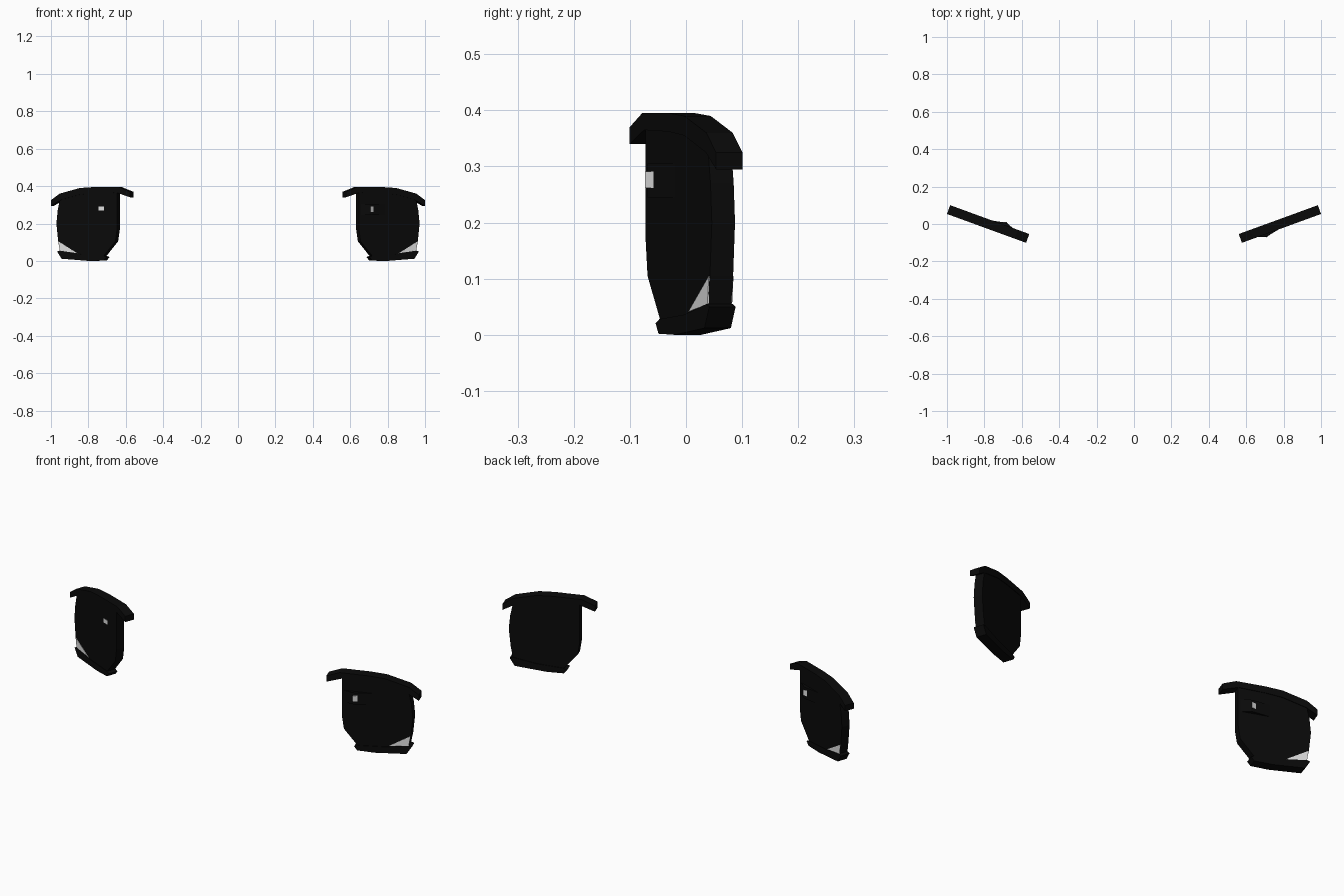
import bpy, bmesh, math
from mathutils import Matrix, Vector

if "Cube" in bpy.data.objects:
    bpy.data.objects.remove(bpy.data.objects["Cube"])


def material(name, rgb):
    m = bpy.data.materials.new(name)
    m.diffuse_color = (*rgb, 1)
    m.use_nodes = True
    m.node_tree.nodes["Principled BSDF"].inputs["Base Color"].default_value = m.diffuse_color
    return m


black = material("black", (0.003, 0.003, 0.003))
white = material("white", (0.75, 0.75, 0.75))


def prism(name, pts, depth, mat, place, axis="v"):
    """Extrude an outline: (u, z) through the thickness, or (u, v) upward."""
    bm = bmesh.new()
    rings = []
    for d in depth:
        rings.append([bm.verts.new((a, d, b) if axis == "v" else (a, b, d))
                      for a, b in pts])
    n = len(pts)
    bm.faces.new(rings[0])
    bm.faces.new(rings[1][::-1])
    for i in range(n):
        j = (i + 1) % n
        bm.faces.new((rings[0][i], rings[1][i], rings[1][j], rings[0][j]))
    bmesh.ops.recalc_face_normals(bm, faces=bm.faces)
    mesh = bpy.data.meshes.new(name)
    bm.to_mesh(mesh)
    bm.free()
    mesh.materials.append(mat)
    ob = bpy.data.objects.new(name, mesh)
    ob.matrix_world = place
    bpy.context.collection.objects.link(ob)
    return ob


# Outlines in panel space: u runs outward along the panel, z up
body = [(-.15, .375), (-.15, .17), (-.14, .105), (-.07, .022), (.17, .03),
        (.185, .105), (.195, .2), (.188, .27), (.172, .345), (.05, .375)]
top_trim = [(-.225, .34), (-.225, .37), (-.16, .395), (-.02, .395), (.06, .39),
            (.175, .36), (.225, .325), (.225, .295), (.172, .325), (.06, .355),
            (-.02, .362), (-.15, .365)]
bottom_lip = [(-.09, .021), (-.075, .002), (.01, 0), (.165, .012), (.19, .05),
              (.175, .055), (.06, .036), (-.07, .028)]
corner = [(.183, .105), (.076, .041), (.176, .055)]
tick = [(-.077, .27), (-.045, .27), (-.045, .291), (-.077, .291)]

# Handle sections in (u, v): a raised wedge sloping down toward the outer edge
bezel = [(-.145, -.02), (-.095, -.038), (-.082, -.038), (.0, -.022), (.0, -.018)]
grip = [(-.13, -.02), (-.09, -.042), (-.052, -.025), (-.052, -.02)]
grip_plate = [(-.09, -.042), (-.0915, -.0445), (-.0515, -.0275), (-.052, -.025)]

for side, sx, angle in (("right", 1, 20), ("left", -1, 160)):
    place = (Matrix.Translation(Vector((sx * .78, 0, 0)))
             @ Matrix.Rotation(math.radians(angle), 4, "Z"))
    prism(side + "_panel_body", body, (-.022, .022), black, place)
    prism(side + "_top_trim", top_trim, (-.025, .025), black, place)
    prism(side + "_bottom_lip", bottom_lip, (-.025, .025), black, place)
    prism(side + "_handle_bezel", bezel, (.245, .305), black, place, "z")
    prism(side + "_handle_grip", grip, (.262, .291), black, place, "z")
    prism(side + "_handle_plate", grip_plate, (.262, .291), white, place, "z")
    prism(side + "_corner_plate", corner, (-.0235, -.021), white, place)
    if side == "left":
        # Pale marks on the reverse of this panel
        prism("left_reverse_corner_plate", corner, (.021, .0235), white, place)
        prism("left_reverse_handle_plate", tick, (.021, .0235), white, place)
